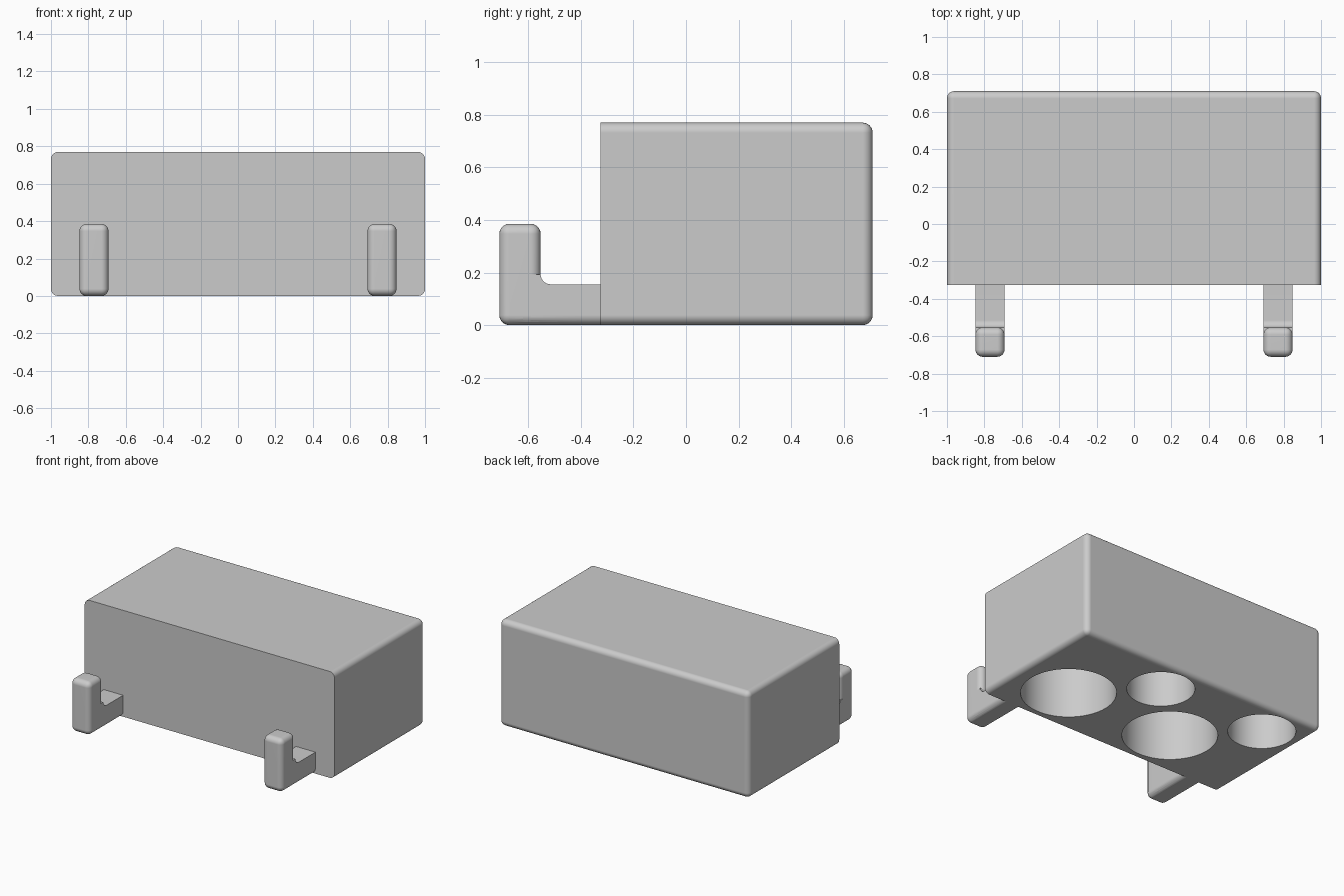
import bpy, bmesh
from math import sin, cos, pi
from mathutils import Vector

if "Cube" in bpy.data.objects:
    bpy.data.objects.remove(bpy.data.objects["Cube"])

RADIUS = 0.038
FRONT, BACK, HEIGHT = -0.325, 0.71, 0.77
HOOK_X, HOOK_W = 0.77, 0.155

grey = bpy.data.materials.new("light_grey")
grey.use_nodes = True
grey.diffuse_color = (0.6, 0.6, 0.6, 1)
grey.node_tree.nodes["Principled BSDF"].inputs["Base Color"].default_value = (0.6, 0.6, 0.6, 1)


def extrude_profile(name, points, x0, x1, rounded):
    """Extrude a (y, z) profile along x and round the edges chosen by a rule."""
    bm = bmesh.new()
    face = bm.faces.new([bm.verts.new((x0, y, z)) for y, z in points])
    new = bmesh.ops.extrude_face_region(bm, geom=[face])["geom"]
    bmesh.ops.translate(bm, vec=(x1 - x0, 0, 0),
                        verts=[g for g in new if isinstance(g, bmesh.types.BMVert)])
    bmesh.ops.recalc_face_normals(bm, faces=bm.faces)
    edges = [e for e in bm.edges if rounded(*[v.co for v in e.verts])]
    bmesh.ops.bevel(bm, geom=edges, offset=RADIUS, segments=6, profile=0.5, affect="EDGES")
    mesh = bpy.data.meshes.new(name)
    bm.to_mesh(mesh)
    bm.free()
    mesh.materials.append(grey)
    obj = bpy.data.objects.new(name, mesh)
    bpy.context.collection.objects.link(obj)
    return obj


def rectangle(y0, y1, z0, z1):
    return [(y0, z0), (y1, z0), (y1, z1), (y0, z1)]


def combine(obj, tool, operation):
    """Apply a boolean and remove the tool."""
    mod = obj.modifiers.new("combine", "BOOLEAN")
    mod.object, mod.operation, mod.solver = tool, operation, "EXACT"
    bpy.context.view_layer.objects.active = obj
    bpy.ops.object.modifier_apply(modifier=mod.name)
    bpy.data.objects.remove(tool)


def finish(obj):
    bpy.ops.object.select_all(action="DESELECT")
    obj.select_set(True)
    bpy.context.view_layer.objects.active = obj
    bpy.ops.object.shade_smooth_by_angle(angle=pi / 6)
    mod = obj.modifiers.new("clean_normals", "WEIGHTED_NORMAL")
    mod.keep_sharp = True


# Block with every edge rounded except those around the flat front
block = extrude_profile("holder_block", rectangle(FRONT, BACK, 0, HEIGHT), -1, 1,
                        lambda a, b: max(a.y, b.y) > FRONT + 0.01)

# Round sockets open at the underside
DEPTH = 0.62
for x, y, r in [(0.58, 0.025, 0.314), (-0.285, 0.025, 0.314),
                (0.15, 0.452, 0.223), (-0.712, 0.452, 0.223)]:
    bpy.ops.mesh.primitive_cylinder_add(vertices=72, radius=r, depth=DEPTH + 0.2,
                                        location=(x, y, DEPTH / 2 - 0.1))
    cutter = bpy.context.object
    cutter.name = "socket_cutter"
    cutter.hide_render = True
    cutter.data.materials.append(grey)
    combine(block, cutter, "DIFFERENCE")
finish(block)

# Hooks: rounded upright post, foot with a fillet against the post
fillet = [(-0.515 - RADIUS * sin(t), 0.155 + RADIUS * (1 - cos(t)))
          for t in (i * pi / 12 for i in range(7))]
foot_profile = [(-0.62, 0), (FRONT + 0.005, 0), (FRONT + 0.005, 0.155)] + fillet + [(-0.62, 0.193)]
for side, sign in (("left", 1), ("right", -1)):
    x0, x1 = sign * HOOK_X - HOOK_W / 2, sign * HOOK_X + HOOK_W / 2
    hook = extrude_profile(side + "_hook", rectangle(-0.71, -0.553, 0, 0.385), x0, x1,
                           lambda a, b: True)
    foot = extrude_profile(side + "_foot", foot_profile, x0, x1,
                           lambda a, b: max(a.z, b.z) < 0.01 and abs(a.y - b.y) > 0.1)
    combine(hook, foot, "UNION")
    finish(hook)
